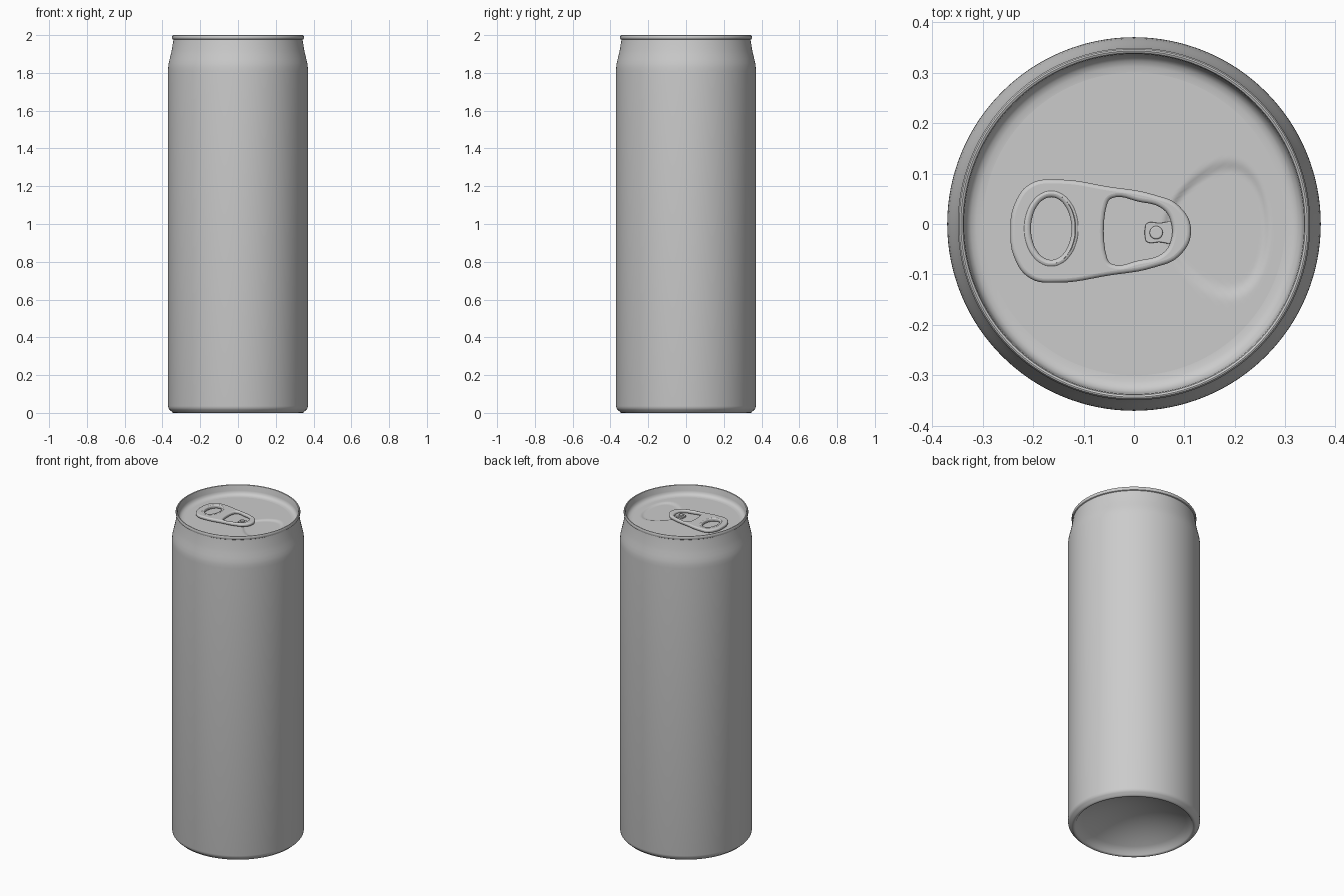
import bpy, bmesh, math

if "Cube" in bpy.data.objects:
    bpy.data.objects.remove(bpy.data.objects["Cube"])

SEG = 128


def finish(obj, angle=40):
    bpy.ops.object.select_all(action='DESELECT')
    obj.select_set(True)
    bpy.context.view_layer.objects.active = obj
    bpy.ops.object.shade_smooth_by_angle(angle=math.radians(angle))
    return obj


def lathe(name, profile, height=None):
    """Revolve (r, z) points about z; height(x, y) optionally embosses the surface."""
    bm = bmesh.new()
    rings = []
    for r, z in profile:
        n = 1 if r == 0 else SEG
        ring = []
        for i in range(n):
            a = 2 * math.pi * i / SEG
            x, y = r * math.cos(a), r * math.sin(a)
            ring.append(bm.verts.new((x, y, z + (height(x, y) if height else 0))))
        rings.append(ring)
    for a, b in zip(rings, rings[1:]):
        for i in range(SEG):
            j = (i + 1) % SEG
            quad = [a[i % len(a)], a[j % len(a)], b[j % len(b)], b[i % len(b)]]
            bm.faces.new(list(dict.fromkeys(quad)))
    me = bpy.data.meshes.new(name)
    bm.to_mesh(me)
    bm.free()
    obj = bpy.data.objects.new(name, me)
    bpy.context.collection.objects.link(obj)
    return finish(obj)


def mirrored(half):
    """Close a half outline (upper side) by mirroring it across y = 0."""
    return half + [(x, -y) for x, y in reversed(half) if y > 0]


def ellipse(cx, cy, rx, ry, n=16):
    return [(cx + rx * math.cos(2 * math.pi * i / n),
             cy + ry * math.sin(2 * math.pi * i / n)) for i in range(n)]


def plate(name, outlines, loc, half_thick, bevel):
    """Flat rounded plate from smooth outlines; inner outlines become holes."""
    cu = bpy.data.curves.new(name + "_outline", 'CURVE')
    cu.dimensions, cu.fill_mode = '2D', 'BOTH'
    cu.resolution_u, cu.bevel_resolution = 6, 3
    cu.extrude, cu.bevel_depth, cu.offset = half_thick - bevel, bevel, -bevel
    for pts in outlines:
        sp = cu.splines.new('BEZIER')
        sp.bezier_points.add(len(pts) - 1)
        sp.use_cyclic_u = True
        for bp, (x, y) in zip(sp.bezier_points, pts):
            bp.co = (x, y, 0)
            bp.handle_left_type = bp.handle_right_type = 'AUTO'
    tmp = bpy.data.objects.new(name + "_tmp", cu)
    bpy.context.collection.objects.link(tmp)
    dg = bpy.context.evaluated_depsgraph_get()
    me = bpy.data.meshes.new_from_object(tmp.evaluated_get(dg))
    bpy.data.objects.remove(tmp)
    obj = bpy.data.objects.new(name, me)
    obj.location = loc
    bpy.context.collection.objects.link(obj)
    return finish(obj)


# Can body: domed base, standing ring, straight wall, neck, rolled rim, inner wall
dome = [(0.32 * i / 10, 0.02 + 0.10 * (1 - (i / 10) ** 2)) for i in range(11)]
wall = [(0.328, 0.006), (0.334, 0.001), (0.341, 0.0), (0.347, 0.002), (0.352, 0.008),
        (0.362, 0.016), (0.368, 0.025), (0.37, 0.036), (0.37, 1.81), (0.3695, 1.83),
        (0.367, 1.85), (0.362, 1.872), (0.356, 1.897), (0.351, 1.92), (0.347, 1.945),
        (0.343, 1.968), (0.342, 1.976), (0.347, 1.979), (0.349, 1.985), (0.349, 1.994),
        (0.346, 1.999), (0.343, 2.0), (0.339, 1.998), (0.337, 1.992), (0.335, 1.965),
        (0.331, 1.953), (0.323, 1.945), (0.312, 1.941), (0.30, 1.94)]
lathe("can_body", dome + wall)


# Lid with the recessed pear-shaped pouring panel
def panel(x, y):
    half = max(0.02, 0.10 + 0.35 * (x - 0.1))
    d = math.hypot((x - 0.163) / 0.10, (y + 0.01) / half)
    t = min(1, max(0, (1.08 - d) / 0.16))
    return -0.006 * t * t * (3 - 2 * t)


lathe("lid", [(0.30 * (1 - i / 60), 1.94) for i in range(61)], panel)

# Pull tab with finger hole and rivet window
TAB_Y = -0.014
outline = mirrored([(-0.245, 0), (-0.236, 0.055), (-0.205, 0.094), (-0.15, 0.102),
                    (-0.05, 0.088), (0.04, 0.072), (0.09, 0.049), (0.113, 0)])
window = mirrored([(-0.053, 0.054), (-0.044, 0.065), (0.01, 0.058),
                   (0.055, 0.045), (0.072, 0.022)])
finger = ellipse(-0.164, 0.005, 0.044, 0.066)
plate("pull_tab", [outline, finger, window], (0, TAB_Y, 1.953), 0.010, 0.008)

# Raised bead around the finger hole
plate("finger_hole_bead", [ellipse(-0.164, 0.005, 0.056, 0.077), ellipse(-0.164, 0.005, 0.040, 0.062)],
      (0, TAB_Y, 1.954), 0.011, 0.0075)

# Rivet tongue and rivet
plate("rivet_tongue", [mirrored([(0.022, 0.01), (0.025, 0.018), (0.05, 0.019), (0.082, 0.018)])],
      (0, -0.017, 1.945), 0.005, 0.002)
plate("rivet", [ellipse(0.044, 0, 0.013, 0.013)], (0, -0.017, 1.950), 0.006, 0.003)
